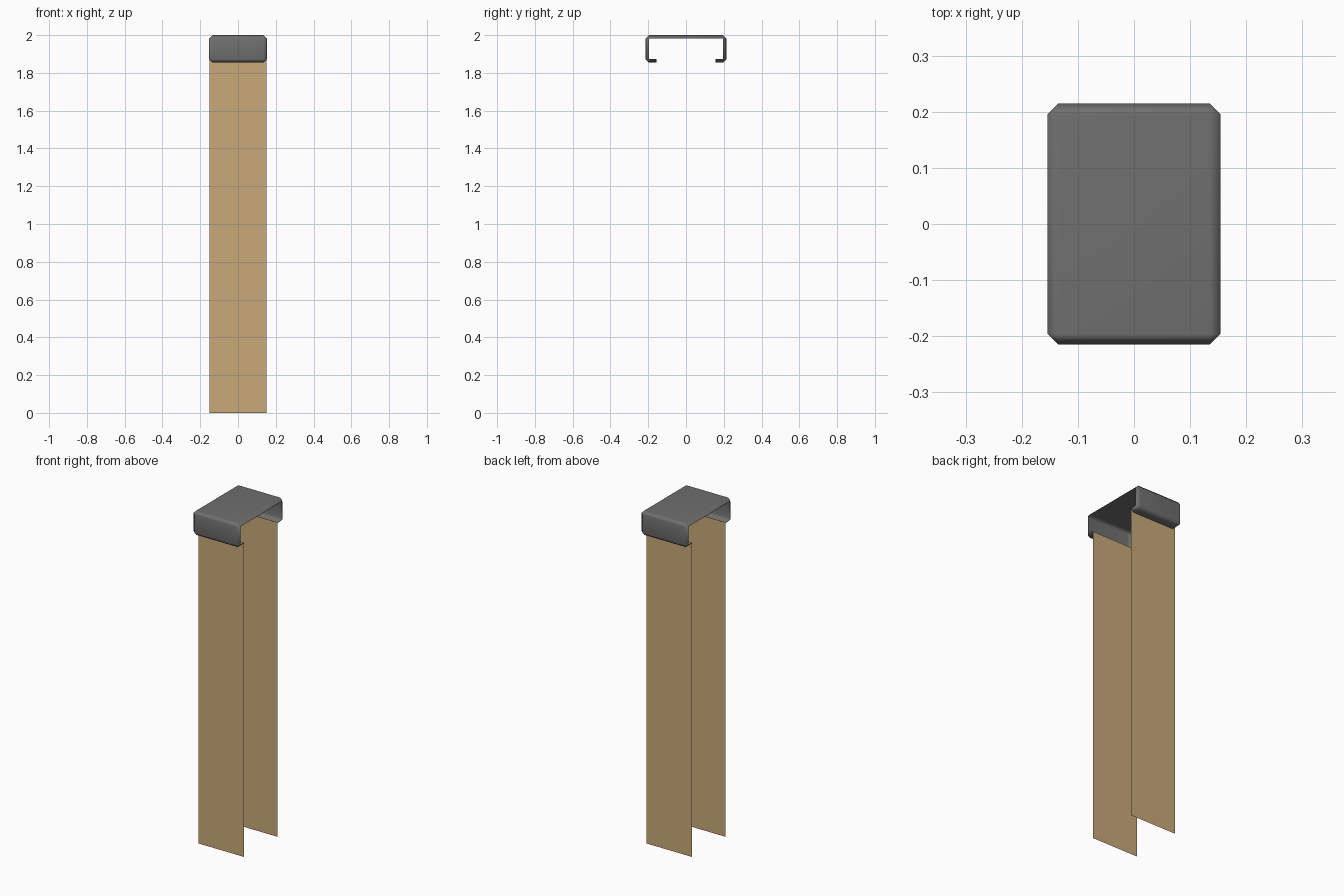
import bpy, bmesh
from mathutils import Matrix, Vector

cube = bpy.data.objects.get("Cube")
if cube:
    bpy.data.objects.remove(cube, do_unlink=True)

HALF_X, HALF_Y = 0.154, 0.215       # clip half width and depth
Z_LOW, Z_TOP = 1.854, 2.0           # clip bottom and top
BEVEL = 0.019
STRAP_Y = 0.157                     # strap planes, at the lip ends
STRAP_HALF, STRAP_TOP = 0.151, 1.87


def make_material(name, rgb, roughness):
    mat = bpy.data.materials.new(name)
    mat.use_nodes = True
    mat.diffuse_color = (*rgb, 1)
    shader = mat.node_tree.nodes["Principled BSDF"]
    shader.inputs["Base Color"].default_value = (*rgb, 1)
    shader.inputs["Roughness"].default_value = roughness
    return mat


def make_object(name, bm, mat):
    mesh = bpy.data.meshes.new(name)
    bm.to_mesh(mesh)
    bm.free()
    mesh.materials.append(mat)
    obj = bpy.data.objects.new(name, mesh)
    bpy.context.collection.objects.link(obj)
    return obj


grey = make_material("dark grey metal", (0.16, 0.16, 0.16), 0.5)
tan = make_material("tan webbing", (0.58, 0.40, 0.19), 0.8)

# Clip: thin bevelled box, open at both sides and along the middle of its base
bm = bmesh.new()
bmesh.ops.create_cube(bm, size=1)
bmesh.ops.scale(bm, vec=(2 * HALF_X, 2 * HALF_Y, Z_TOP - Z_LOW), verts=bm.verts)
bmesh.ops.translate(bm, vec=(0, 0, (Z_TOP + Z_LOW) / 2), verts=bm.verts)
bmesh.ops.bevel(bm, geom=bm.edges[:], offset=BEVEL, offset_type='OFFSET',
                segments=1, profile=0.5, affect='EDGES')
bm.normal_update()
sides = [f for f in bm.faces if abs(f.normal.x) > 0.9]
bmesh.ops.delete(bm, geom=sides, context='FACES')

# Cut the base so only a short lip remains at the front and back
for y in (-STRAP_Y, STRAP_Y):
    base = [f for f in bm.faces if f.normal.z < -0.5]
    parts = set(base)
    for f in base:
        parts.update(f.edges)
        parts.update(f.verts)
    bmesh.ops.bisect_plane(bm, geom=list(parts), plane_co=(0, y, 0),
                           plane_no=(0, 1, 0))
    bm.normal_update()
gap = [f for f in bm.faces
       if f.normal.z < -0.5 and abs(f.calc_center_median().y) < STRAP_Y - 0.01]
bmesh.ops.delete(bm, geom=gap, context='FACES')
for f in bm.faces:
    f.smooth = True
clip = make_object("clip", bm, grey)
weighted = clip.modifiers.new("even shading", 'WEIGHTED_NORMAL')
weighted.keep_sharp = True

# Straps: flat sheets hanging from the two lips
for name, side in (("front_strap", -1), ("back_strap", 1)):
    bm = bmesh.new()
    corners = [(-STRAP_HALF, 0), (STRAP_HALF, 0),
               (STRAP_HALF, STRAP_TOP), (-STRAP_HALF, STRAP_TOP)]
    face = bm.faces.new([bm.verts.new((x, side * STRAP_Y, z)) for x, z in corners])
    face.normal_update()
    if face.normal.y * side < 0:
        face.normal_flip()
    make_object(name, bm, tan)
